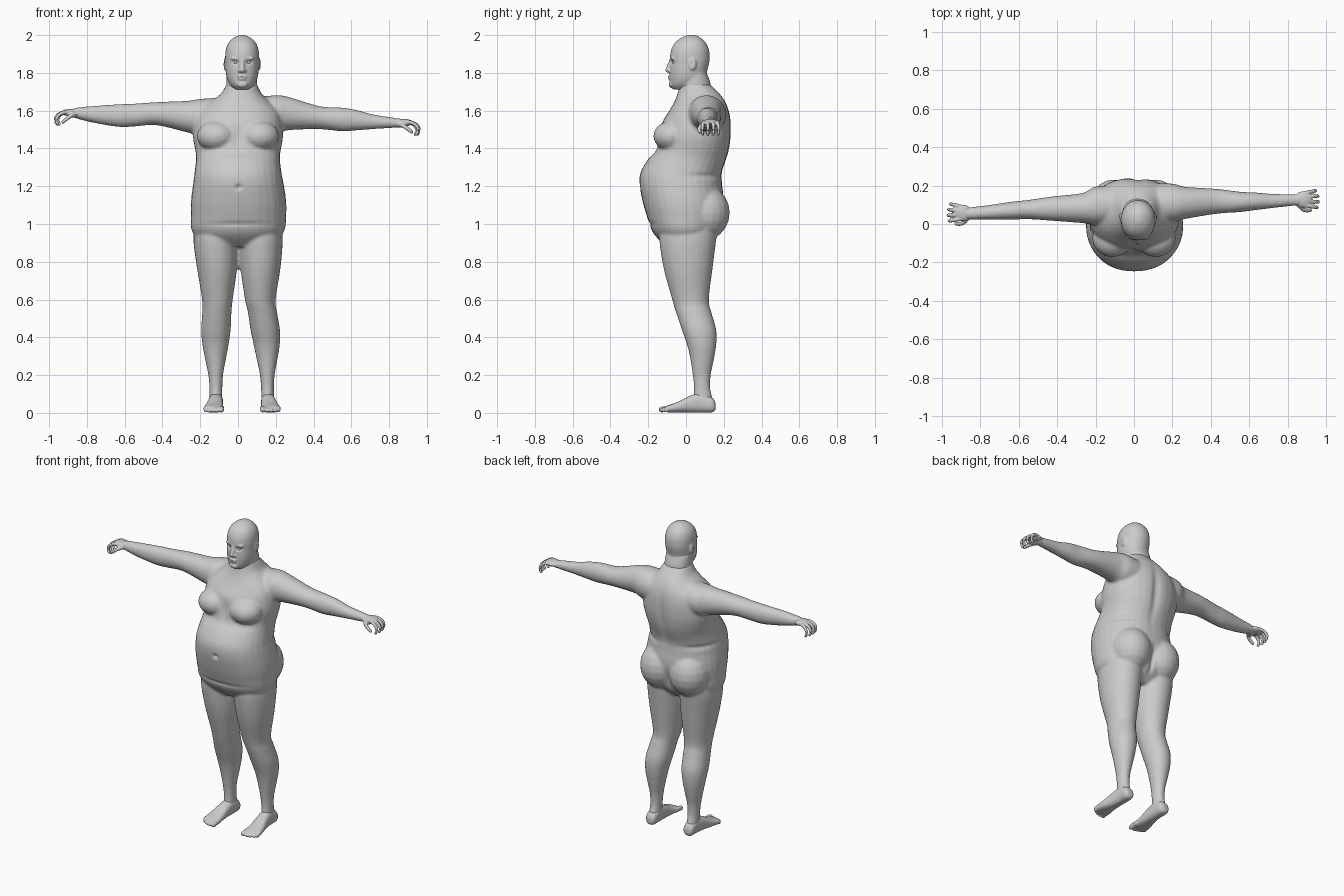
import bpy, bmesh, math
from mathutils import Vector, Matrix


def catmull(p, steps=5):
    """Smoothly resample a list of equal-length rows."""
    out = []
    for i in range(len(p) - 1):
        a, b, c, d = p[max(i - 1, 0)], p[i], p[i + 1], p[min(i + 2, len(p) - 1)]
        for k in range(steps):
            t = k / steps
            out.append([0.5 * (2 * q + (r - o) * t + (2 * o - 5 * q + 4 * r - w) * t * t
                               + (3 * q - o - 3 * r + w) * t ** 3)
                        for o, q, r, w in zip(a, b, c, d)])
    return out + [list(p[-1])]


def skin(bm, rings):
    """Close a stack of rings into a solid."""
    rings = [[bm.verts.new(co) for co in ring] for ring in rings]
    seg = len(rings[0])
    faces = [bm.faces.new(rings[0]), bm.faces.new(rings[-1][::-1])]
    for a, b in zip(rings, rings[1:]):
        for k in range(seg):
            m = (k + 1) % seg
            faces.append(bm.faces.new((a[k], b[k], b[m], a[m])))
    bmesh.ops.recalc_face_normals(bm, faces=faces)


def loft(bm, rows, axis, n=2.2, seg=32):
    """Rows: position on axis, centre and radius in u, min and max in v."""
    u, v = [k for k in range(3) if k != axis]
    rings = []
    for pos, uc, ur, v0, v1 in catmull(rows):
        ring = []
        for k in range(seg):
            a = 2 * math.pi * k / seg
            c, s = math.cos(a), math.sin(a)
            co = [pos] * 3
            co[u] = uc + ur * math.copysign(abs(c) ** (2 / n), c)
            co[v] = (v0 + v1) / 2 + (v1 - v0) / 2 * math.copysign(abs(s) ** (2 / n), s)
            ring.append(co)
        rings.append(ring)
    skin(bm, rings)


def ball(bm, c, r, seg=20):
    r = r if isinstance(r, tuple) else (r, r, r)
    bmesh.ops.create_uvsphere(bm, u_segments=seg, v_segments=seg // 2, radius=1,
                              matrix=Matrix.Translation(c) @ Matrix.Diagonal((*r, 1)))


def digit(bm, points, r0, r1):
    """Round-ended tube along a smooth path."""
    path = [Vector(p) for p in catmull(points, 3)]
    last = len(path) - 1
    rings = []
    for i, p in enumerate(path):
        q = (path[min(i + 1, last)] - path[max(i - 1, 0)]).to_track_quat('Z', 'X')
        r = r0 + (r1 - r0) * i / last
        rings.append([p + q @ Vector((r * math.cos(k * math.pi / 5), r * math.sin(k * math.pi / 5), 0))
                      for k in range(10)])
    skin(bm, rings)
    ball(bm, path[0], r0, 10)
    ball(bm, path[-1], r1, 10)


def finish(bm, name, voxel, dents=()):
    """Fuse a part into one skin, then press in hollows (centre, falloff, push)."""
    mesh = bpy.data.meshes.new(name)
    bm.to_mesh(mesh)
    bm.free()
    ob = bpy.data.objects.new(name, mesh)
    bpy.context.collection.objects.link(ob)
    bpy.context.view_layer.objects.active = ob
    fuse = ob.modifiers.new("fuse", 'REMESH')
    fuse.mode = 'VOXEL'
    fuse.voxel_size = voxel
    soften = ob.modifiers.new("soften", 'SMOOTH')
    soften.factor = .5
    soften.iterations = 3
    for m in ("fuse", "soften"):
        bpy.ops.object.modifier_apply(modifier=m)
    for v in ob.data.vertices if dents else ():
        x, y, z = v.co
        for c, r, push in dents:
            dz = (z - c[2]) / r[2]
            if abs(dz) < 2.5:
                d = dz * dz + ((x - c[0]) / r[0]) ** 2 + ((y - c[1]) / r[1]) ** 2
                if d < 6:
                    v.co += Vector(push) * math.exp(-d)
    ob.data.shade_smooth()


# Torso
bm = bmesh.new()
loft(bm, [(.88, 0, .13, -.10, .10), (.95, 0, .238, -.172, .165), (1.05, .003, .252, -.21, .195),
          (1.13, .003, .251, -.232, .20), (1.21, .002, .240, -.246, .192), (1.275, 0, .230, -.24, .192),
          (1.344, 0, .222, -.20, .215), (1.39, 0, .226, -.16, .228), (1.46, 0, .238, -.145, .238),
          (1.54, 0, .232, -.125, .238), (1.60, .005, .21, -.088, .228), (1.65, .012, .155, -.06, .208),
          (1.69, .018, .108, -.045, .178), (1.73, .02, .086, -.034, .138), (1.755, .02, .07, -.02, .11)], 2)
for s in (-1, 1):  # chest and buttocks
    ball(bm, (s * .113, -.075, 1.465), (.105, .098, .082))
    ball(bm, (.003 + s * .108, .10, 1.06), (.125, .132, .145))

# Legs: shared section profile, separate centre lines
leg = [(.98, .112, -.14, .17), (.90, .117, -.14, .158), (.76, .105, -.117, .14), (.60, .081, -.073, .121),
       (.53, .077, -.052, .135), (.44, .078, -.022, .16), (.36, .069, .006, .16), (.28, .054, .024, .147),
       (.20, .039, .036, .131), (.13, .034, .043, .128), (.07, .033, .04, .14), (.04, .028, .05, .125)]
left_x = [-.118, -.118, -.111, -.109, -.112, -.117, -.119, -.119, -.118, -.117, -.117, -.117]
right_x = [.118, .119, .119, .118, .13, .144, .152, .154, .155, .156, .157, .157]
for xs in (left_x, right_x):
    loft(bm, [(z, x, w, f, b) for (z, w, f, b), x in zip(leg, xs)], 2, 2.05)

# Arms
loft(bm, [(-.08, .10, .10, 1.47, 1.67), (-.20, .095, .10, 1.47, 1.662), (-.27, .083, .078, 1.485, 1.652),
          (-.43, .08, .063, 1.523, 1.645), (-.55, .075, .05, 1.516, 1.637), (-.63, .07, .047, 1.514, 1.634),
          (-.76, .06, .038, 1.535, 1.625), (-.86, .055, .031, 1.56, 1.615), (-.885, .053, .026, 1.575, 1.602)],
     0, 2.05)
loft(bm, [(.08, .11, .10, 1.47, 1.67), (.20, .11, .10, 1.48, 1.681), (.27, .11, .083, 1.497, 1.672),
          (.43, .118, .065, 1.502, 1.624), (.55, .115, .053, 1.491, 1.616), (.63, .118, .046, 1.496, 1.603),
          (.72, .12, .037, 1.503, 1.579), (.84, .125, .029, 1.511, 1.56), (.87, .125, .025, 1.523, 1.547)],
     0, 2.05)
finish(bm, "body", .009,
       [((.02, .22, 1.44), (.028, .08, .16), (0, -.014, 0)),      # spine
        ((.003, .20, 1.0), (.014, .08, .08), (0, -.02, 0)),       # cleft
        ((.003, -.245, 1.195), (.014, .04, .012), (0, .016, 0)),  # navel
        ((0, -.17, 1.46), (.022, .07, .06), (0, .012, 0)),        # between the breasts
        ((0, -.20, 1.0), (.18, .08, .012), (0, .006, 0)),         # belly fold
        ((-.20, .12, 1.255), (.12, .12, .014), (.006, -.006, 0)),  # waist folds
        ((.20, .12, 1.255), (.12, .12, .014), (-.006, -.006, 0))])

# Feet and toes
for s, x, name in ((-1, -.116, "left_foot"), (1, .159, "right_foot")):
    bm = bmesh.new()
    loft(bm, [(.157, x, .018, .018, .05), (.14, x, .034, .003, .08), (.08, x, .037, .001, .105),
              (.02, x + s * .004, .041, .001, .09), (-.04, x + s * .010, .049, .001, .06),
              (-.09, x + s * .014, .054, .002, .042), (-.112, x + s * .014, .048, .007, .034)], 1, 2.4)
    for off, tip, r in ((-.028, -.130, .016), (-.003, -.132, .011), (.018, -.126, .011),
                        (.038, -.117, .010), (.055, -.104, .010)):
        px = x + s * off
        digit(bm, [(px, -.075, .022), (px, tip + .015, .02), (px, tip, r + .001)], r, r)
    finish(bm, name, .0055)

# Hands with curled fingers
for s, w, name in ((-1, Vector((-.858, .055, 1.588)), "left_hand"),
                   (1, Vector((.85, .125, 1.535)), "right_hand")):
    bm = bmesh.new()
    at = lambda x, y, z: tuple(w + Vector((s * x, y, z)))
    ball(bm, at(.032, .003, .002), (.046, .043, .019))
    ball(bm, at(-.005, 0, 0), (.04, .03, .024))
    ball(bm, at(.022, -.02, -.008), (.03, .022, .018))
    for dy, k in ((-.032, .95), (-.008, 1), (.017, .98), (.04, .88)):
        digit(bm, [at(.035, dy * .8, .004), at(.065 * k, dy, .003), at(.095 * k, dy * 1.15, -.01),
                   at(.110 * k, dy * 1.2, -.036), at(.100 * k, dy * 1.15, -.060)], .0115, .0085)
    digit(bm, [at(.01, -.025, -.008), at(.03, -.048, -.018), at(.052, -.055, -.034),
               at(.07, -.053, -.048)], .0125, .0095)
    finish(bm, name, .0042)

# Head with neck, nose, lips, brow and ears
bm = bmesh.new()
hx = .022
loft(bm, [(1.69, .02, .08, -.025, .125), (1.74, .02, .082, -.034, .13), (1.80, .02, .08, -.03, .11)], 2)
loft(bm, [(1.712, hx, .035, -.068, .04), (1.735, hx, .062, -.083, .085), (1.77, hx, .080, -.086, .105),
          (1.81, hx, .087, -.086, .112), (1.85, hx, .089, -.084, .122), (1.88, hx, .090, -.085, .125),
          (1.92, hx, .087, -.079, .122), (1.955, hx, .075, -.062, .108), (1.98, hx, .053, -.035, .085),
          (1.996, hx, .025, -.002, .06), (2.001, hx, .006, .018, .04)], 2, 2.1)
digit(bm, [(hx, -.078, 1.87), (hx, -.088, 1.84), (hx, -.095, 1.815)], .009, .015)
ball(bm, (hx, -.08, 1.738), (.028, .012, .016))
ball(bm, (hx, -.084, 1.781), (.027, .012, .006))
ball(bm, (hx, -.082, 1.768), (.023, .012, .007))
dents = []
for s in (-1, 1):
    ball(bm, (hx + s * .014, -.086, 1.811), (.010, .011, .009))
    ball(bm, (hx + s * .035, -.069, 1.877), (.028, .012, .009))
    ball(bm, (hx + s * .089, .034, 1.847), (.011, .021, .034))
    dents += [((hx + s * .034, -.08, 1.856), (.017, .03, .010), (0, .012, 0)),     # eye sockets
              ((hx + s * .096, .03, 1.85), (.008, .009, .017), (-s * .007, 0, 0))]  # ear bowls
finish(bm, "head", .005, dents)

# Eyes
for s, name in ((-1, "left_eye"), (1, "right_eye")):
    bpy.ops.mesh.primitive_uv_sphere_add(segments=20, ring_count=12, radius=.0115,
                                         location=(hx + s * .033, -.061, 1.856))
    bpy.context.object.name = name
    bpy.context.object.data.shade_smooth()
